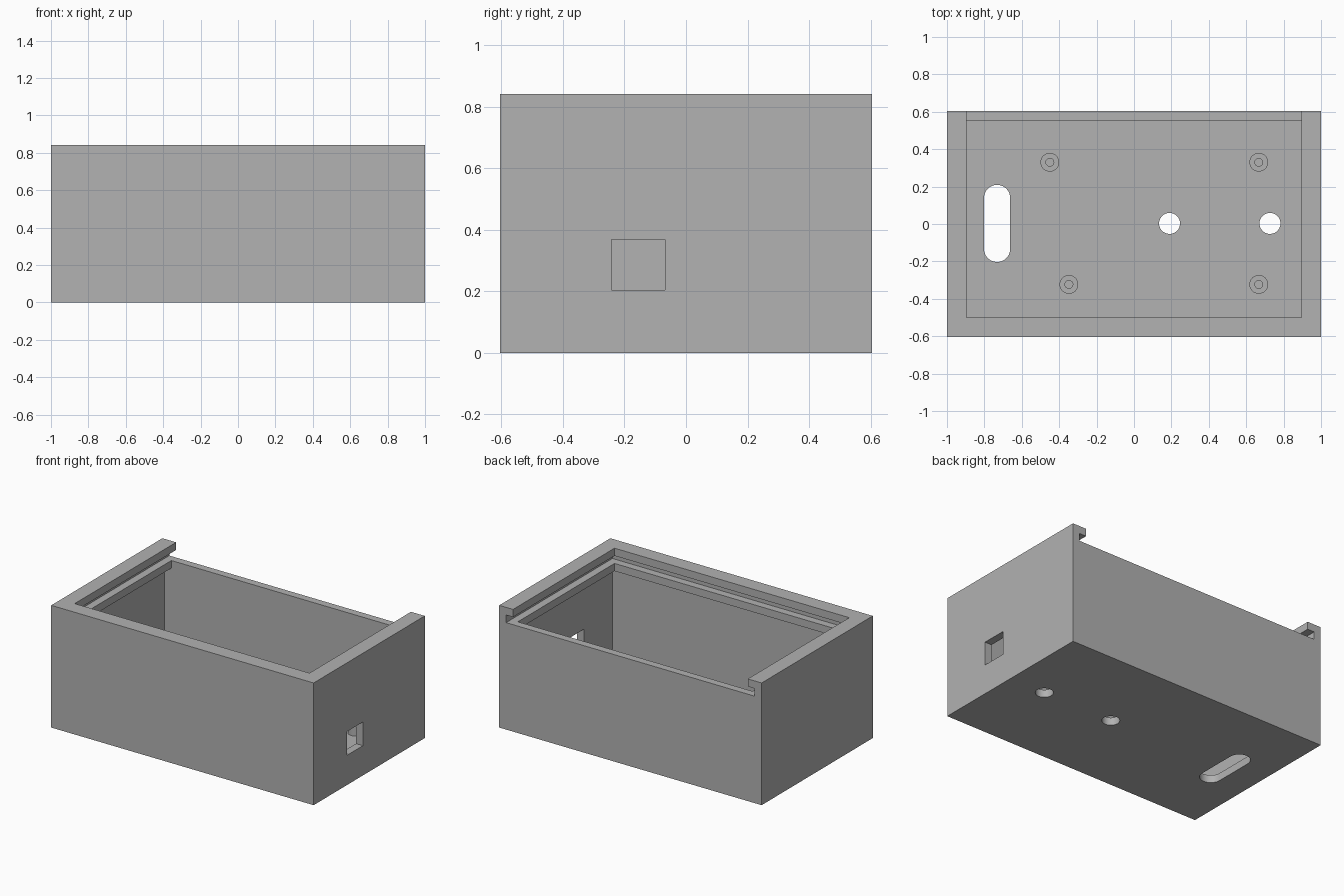
import bpy, bmesh, math
from mathutils import Matrix, Vector

cube = bpy.data.objects.get("Cube")
if cube:
    bpy.data.objects.remove(cube, do_unlink=True)

# Main dimensions: every wall, rail and groove is one wall thickness T
T = 0.0526
X, Y, H = 1.0, 0.605, 0.842

grey = bpy.data.materials.new("plain_grey")
grey.use_nodes = True
grey.diffuse_color = (0.445, 0.445, 0.445, 1)
grey.node_tree.nodes["Principled BSDF"].inputs["Base Color"].default_value = grey.diffuse_color


def add_object(name, bm):
    bmesh.ops.recalc_face_normals(bm, faces=bm.faces)
    mesh = bpy.data.meshes.new(name)
    bm.to_mesh(mesh)
    bm.free()
    mesh.materials.append(grey)
    obj = bpy.data.objects.new(name, mesh)
    bpy.context.collection.objects.link(obj)
    return obj


def box(name, lo, hi):
    lo, hi = Vector(lo), Vector(hi)
    bm = bmesh.new()
    bmesh.ops.create_cube(bm, size=1, matrix=Matrix.Translation((lo + hi) / 2)
                          @ Matrix.Diagonal((*(hi - lo), 1)))
    return add_object(name, bm)


def floor_hole(name, x, y, radius, stretch=0):
    """Upright round prism; stretch pulls the two ends apart along y."""
    n = 48
    bm = bmesh.new()
    ring = []
    for i in range(n):
        a = math.tau * (i + 0.5) / n
        shift = math.copysign(stretch, math.sin(a))
        ring.append(bm.verts.new((x + radius * math.cos(a),
                                  y + radius * math.sin(a) + shift, -T)))
    base = bm.faces.new(ring)
    top = bmesh.ops.extrude_face_region(bm, geom=[base])["geom"]
    bmesh.ops.translate(bm, vec=(0, 0, 3 * T),
                        verts=[v for v in top if isinstance(v, bmesh.types.BMVert)])
    return add_object(name, bm)


def select_only(obj):
    bpy.ops.object.select_all(action="DESELECT")
    obj.select_set(True)
    bpy.context.view_layer.objects.active = obj


# Case body, carved from a solid block
body = box("case_body", (-X, -Y, 0), (X, Y, H))
inner, rail = X - T, X - 2 * T
cutters = [
    # Main cavity under the lower rails
    box("cavity_cutter", (-inner, -Y + T, T), (inner, Y - T, H - 3 * T)),
    # Opening between the lower rails
    box("lower_opening_cutter", (-rail, -Y + 2 * T, H / 2), (rail, Y - T, H - 1.5 * T)),
    # Lid groove and upper opening, both open at the back
    box("lid_groove_cutter", (-inner, -Y + T, H - 2 * T), (inner, Y + T, H - T)),
    box("upper_opening_cutter", (-rail, -Y + 2 * T, H - 2 * T), (rail, Y + T, H + T)),
    # Cable port in the left wall
    box("port_cutter", (X - 2 * T, -0.242, 0.205), (X + T, -0.068, 0.368)),
    # Floor openings
    floor_hole("round_hole_cutter", 0.19, 0.003, 0.056),
    floor_hole("outer_hole_cutter", 0.727, 0.003, 0.056),
    floor_hole("slot_cutter", -0.732, 0.003, 0.07, 0.136),
]
for cutter in cutters:
    mod = body.modifiers.new(cutter.name, "BOOLEAN")
    mod.operation = "DIFFERENCE"
    mod.solver = "EXACT"
    mod.object = cutter
    cutter.hide_render = True
select_only(body)
for mod in list(body.modifiers):
    bpy.ops.object.modifier_apply(modifier=mod.name)
for cutter in cutters:
    bpy.data.objects.remove(cutter, do_unlink=True)
bpy.ops.object.shade_smooth_by_angle(angle=math.radians(30))


# Board standoffs: turned posts with a blind screw bore
def standoff(name, x, y):
    r, bore, top, bottom = 0.05, 0.021, 3 * T, T * 0.8
    profile = [(0, bottom), (r, bottom), (r, top), (bore, top), (bore, T), (0, T)]
    bm = bmesh.new()
    verts = [bm.verts.new((px, 0, pz)) for px, pz in profile]
    edges = [bm.edges.new(pair) for pair in zip(verts, verts[1:])]
    bmesh.ops.spin(bm, geom=verts + edges, cent=(0, 0, 0), axis=(0, 0, 1),
                   angle=math.tau, steps=32)
    bmesh.ops.remove_doubles(bm, verts=bm.verts, dist=0.0001)
    obj = add_object(name, bm)
    obj.location = (x, y, 0)
    select_only(obj)
    bpy.ops.object.shade_smooth_by_angle(angle=math.radians(30))


standoff("standoff_back_right", -0.45, 0.33)
standoff("standoff_back_left", 0.667, 0.33)
standoff("standoff_front_right", -0.348, -0.323)
standoff("standoff_front_left", 0.667, -0.323)
